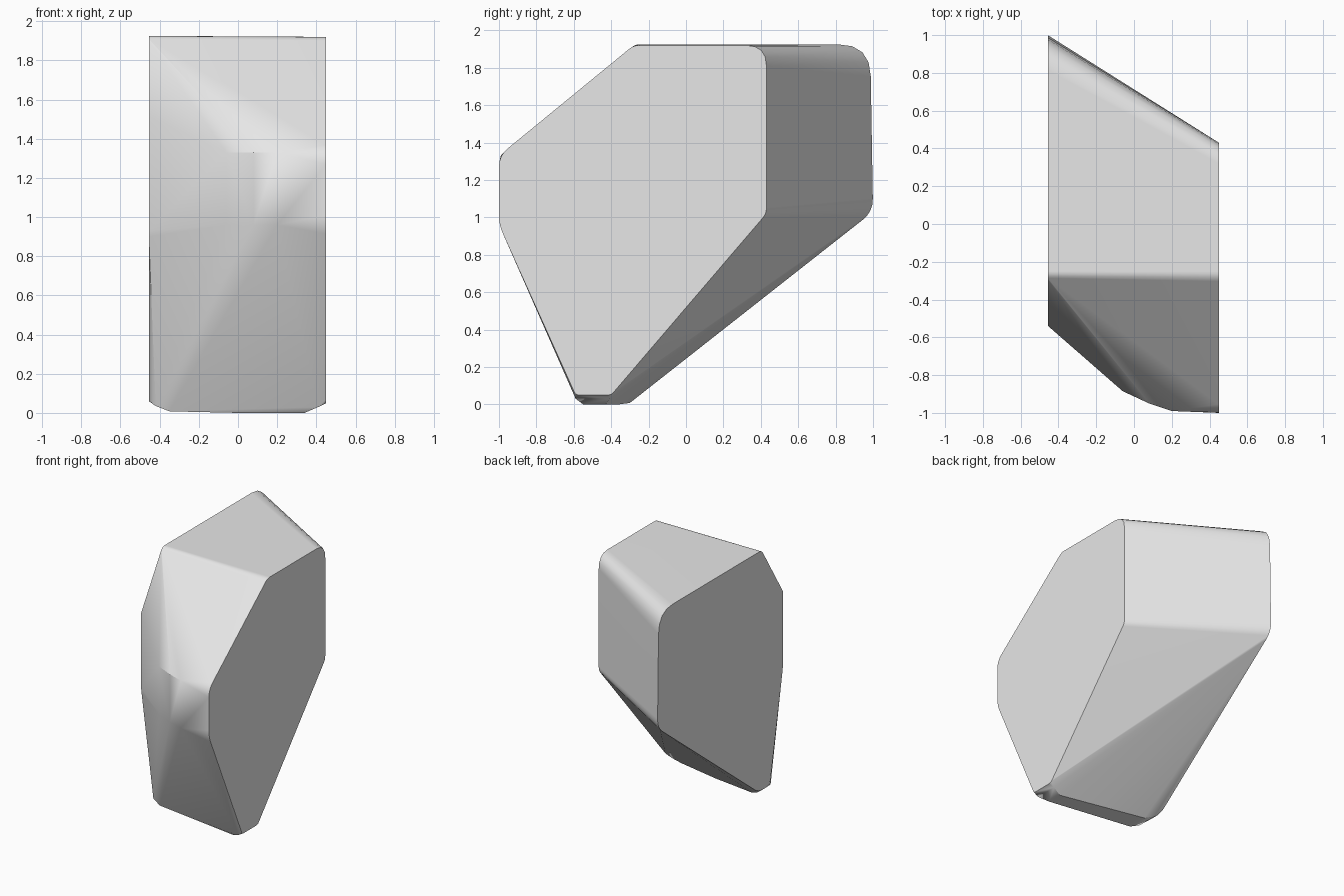
import bpy
import bmesh
import math
from mathutils import Vector

default_cube = bpy.data.objects.get("Cube")
if default_cube:
    bpy.data.objects.remove(default_cube, do_unlink=True)


def rounded(corners, steps=4):
    """Round each (y, z, radius) corner of a closed side profile."""
    outline = []
    count = len(corners)
    for i, (y, z, radius) in enumerate(corners):
        corner = Vector((y, z))
        before = Vector(corners[i - 1][:2])
        after = Vector(corners[(i + 1) % count][:2])
        if radius == 0:
            outline.append(corner)
            continue
        start = corner + (before - corner).normalized() * radius
        end = corner + (after - corner).normalized() * radius
        for step in range(steps + 1):
            t = step / steps
            point = start * (1 - t) ** 2 + corner * 2 * t * (1 - t) + end * t ** 2
            outline.append(point)
    return outline


# Side profiles: the short right face and the long left face
right_face = [
    (-.28, 1.92, .03), (.43, 1.92, .11), (.43, 1.02, .03),
    (-.4, .05, .02), (-.59, .05, .02), (-1, .96, .05), (-1, 1.33, .06),
]
left_face = [
    (-.28, 1.925, .03), (.985, 1.925, .17), (1, 1.03, .07),
    (-.24, .06, .06), (-.38, .06, .05), (-.54, .91, .02), (-.54, 1.51, 0),
]

# Rounded nose between the two faces: x, y, lower z, upper z
nose = [(-.06, -.885, .96, 1.33), (.08, -.95, .96, 1.33), (.2, -.99, .96, 1.33)]

# Blunt foot underneath: x, front y, back y, z
foot = [
    (-.42, -.44, -.27, .035), (-.35, -.46, -.3, .008), (0, -.5, -.36, 0),
    (.34, -.55, -.43, 0), (.41, -.59, -.41, .03),
]

points = [(.45, p.x, p.y) for p in rounded(right_face)]
points += [(-.455, p.x, p.y) for p in rounded(left_face)]
for x, y, low, high in nose:
    points += [(x, y, low), (x, y, high)]
for x, front, back, z in foot:
    points += [(x, front, z), (x, back, z)]

# Wrap one faceted skin around the sections
bm = bmesh.new()
for point in points:
    bm.verts.new(point)
hull = bmesh.ops.convex_hull(bm, input=bm.verts)
loose = {v for v in hull["geom_interior"] + hull["geom_unused"]
         if isinstance(v, bmesh.types.BMVert) and not v.link_faces}
bmesh.ops.delete(bm, geom=list(loose), context="VERTS")
bmesh.ops.dissolve_limit(bm, angle_limit=math.radians(1),
                         verts=bm.verts, edges=bm.edges)
bmesh.ops.recalc_face_normals(bm, faces=bm.faces)
mesh = bpy.data.meshes.new("stone_block")
bm.to_mesh(mesh)
bm.free()

stone_block = bpy.data.objects.new("stone_block", mesh)
bpy.context.collection.objects.link(stone_block)

# Plain grey stone
grey = bpy.data.materials.new("pale_grey_stone")
grey.use_nodes = True
colour = (.8, .8, .8, 1)
grey.diffuse_color = colour
grey.node_tree.nodes["Principled BSDF"].inputs["Base Color"].default_value = colour
mesh.materials.append(grey)

# Soft rounded corners with crisp side edges
bpy.ops.object.select_all(action="DESELECT")
stone_block.select_set(True)
bpy.context.view_layer.objects.active = stone_block
bpy.ops.object.shade_smooth_by_angle(angle=math.radians(32))
weighted = stone_block.modifiers.new("even_shading", "WEIGHTED_NORMAL")
weighted.keep_sharp = True
